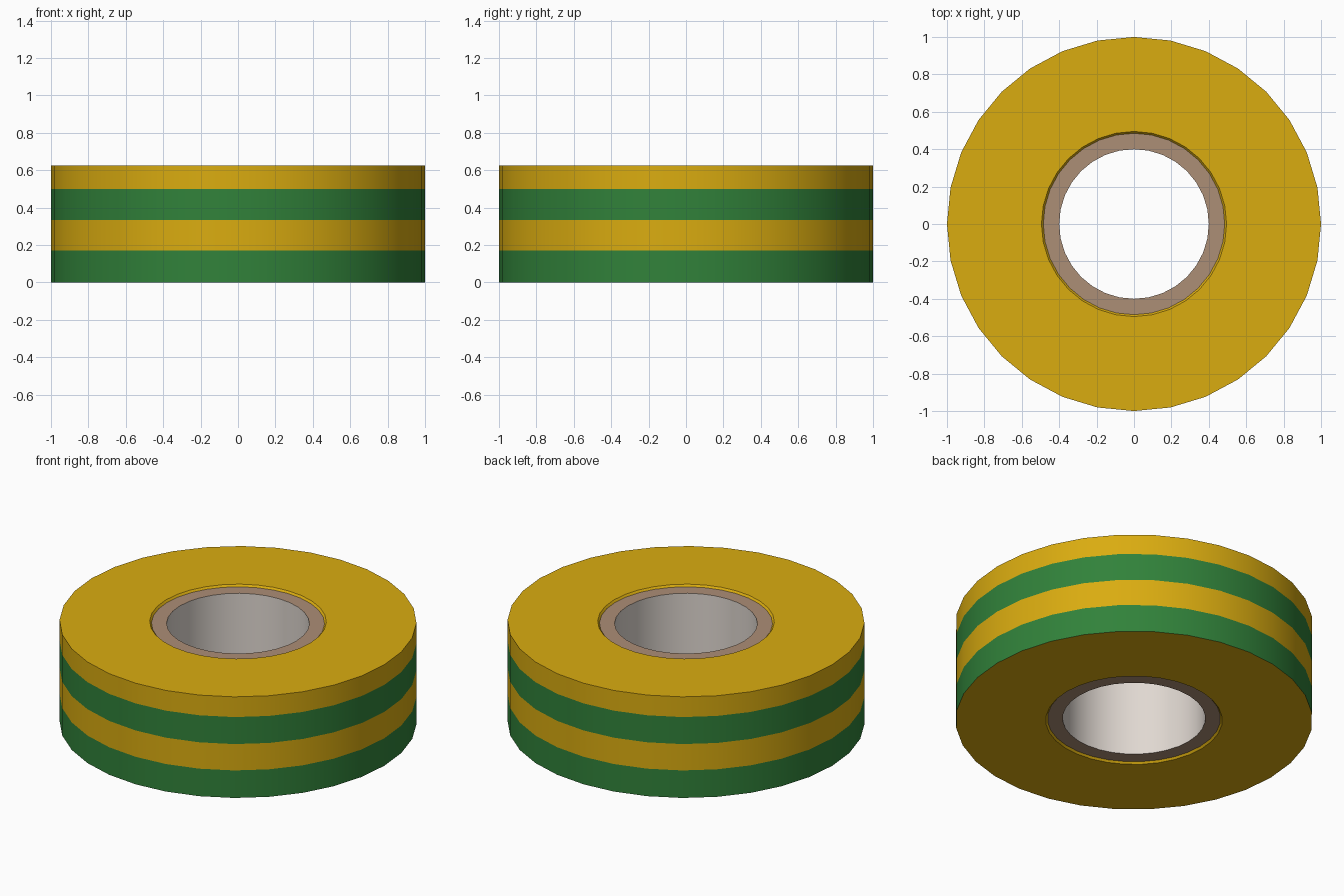
import bpy, bmesh, math

if "Cube" in bpy.data.objects:
    bpy.data.objects.remove(bpy.data.objects["Cube"])

SIDES = 32
H = 0.625      # roll height
LIP = 0.012    # how far the core sits below the tape edges


def material(name, rgb):
    def lin(c):
        c /= 255
        return c / 12.92 if c <= 0.04045 else ((c + 0.055) / 1.055) ** 2.4
    m = bpy.data.materials.new(name)
    m.diffuse_color = (*[lin(c) for c in rgb], 1)
    m.use_nodes = True
    m.node_tree.nodes["Principled BSDF"].inputs["Base Color"].default_value = m.diffuse_color
    return m


yellow = material("yellow_tape", (218, 172, 16))
green = material("green_stripe", (49, 130, 58))
tan = material("cardboard_edge", (172, 142, 118))
pale = material("pale_core_lining", (224, 216, 209))


def revolve(name, profile, mats, slots):
    """Spin a closed (radius, z) profile; slots gives the material of each band."""
    bm = bmesh.new()
    rings = [[bm.verts.new((r * math.cos(2 * math.pi * i / SIDES),
                            r * math.sin(2 * math.pi * i / SIDES), z))
              for i in range(SIDES)] for r, z in profile]
    for k, slot in enumerate(slots):
        a, b = rings[k], rings[(k + 1) % len(rings)]
        for i in range(SIDES):
            j = (i + 1) % SIDES
            bm.faces.new((a[i], a[j], b[j], b[i])).material_index = slot
    bmesh.ops.recalc_face_normals(bm, faces=bm.faces)
    me = bpy.data.meshes.new(name)
    bm.to_mesh(me)
    bm.free()
    for m in mats:
        me.materials.append(m)
    ob = bpy.data.objects.new(name, me)
    bpy.context.collection.objects.link(ob)
    bpy.ops.object.select_all(action='DESELECT')
    ob.select_set(True)
    bpy.context.view_layer.objects.active = ob
    bpy.ops.object.shade_smooth_by_angle(angle=math.radians(30))


# Wound tape: striped outer wall, flat yellow ends, small bevel at the hole
revolve("tape_roll",
        [(1, 0), (1, 0.17), (1, 0.333), (1, 0.5), (1, H),
         (0.495, H), (0.485, H - LIP), (0.485, LIP), (0.495, 0)],
        [yellow, green], [1, 0, 1, 0, 0, 0, 0, 0, 0])

# Cardboard core: tan ends, pale lining
revolve("cardboard_core",
        [(0.487, LIP), (0.487, H - LIP), (0.4, H - LIP), (0.4, LIP)],
        [tan, pale], [0, 0, 1, 0])
